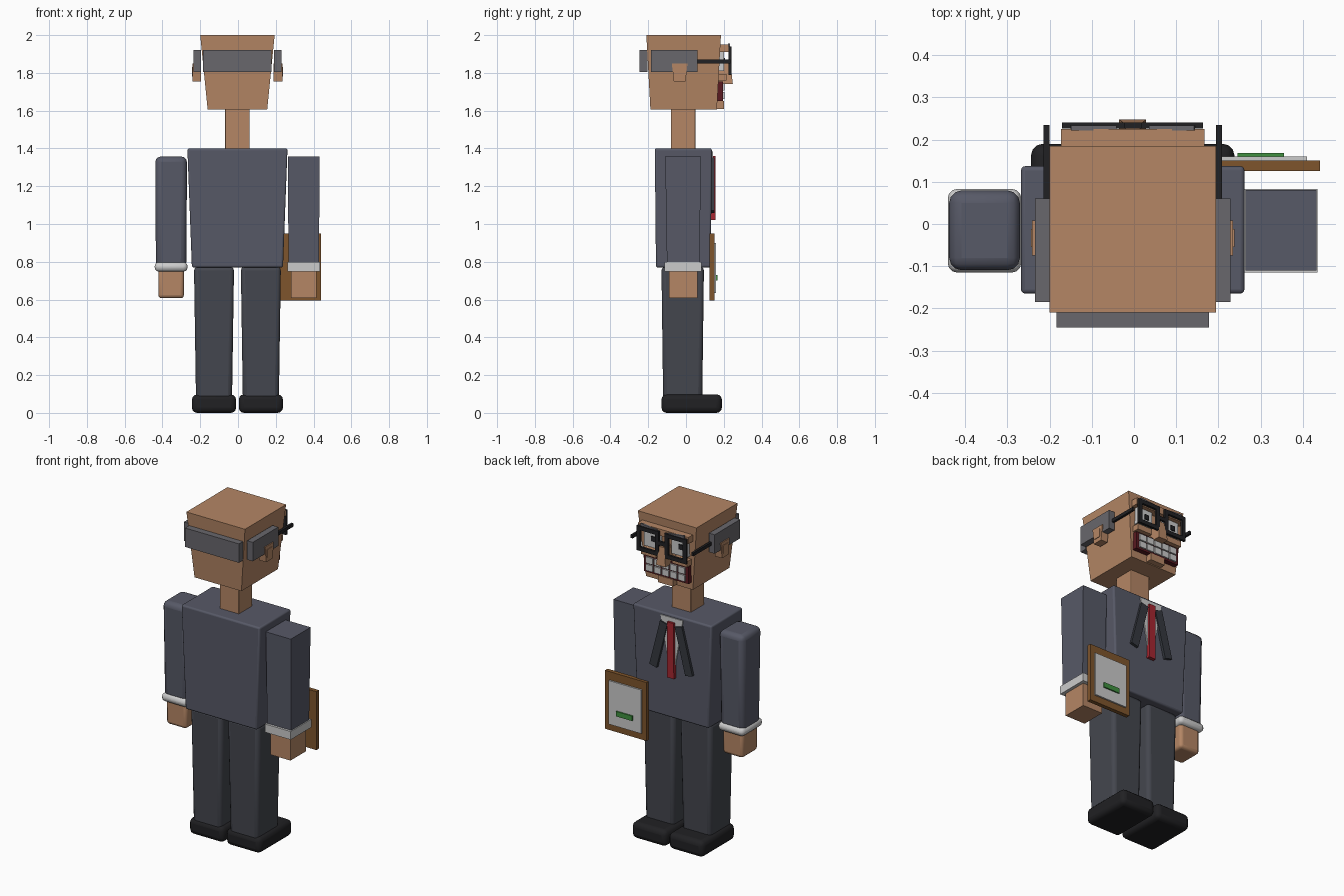
import bpy, bmesh, math
from mathutils import Matrix, Vector

if "Cube" in bpy.data.objects:
    bpy.data.objects.remove(bpy.data.objects["Cube"])


def material(name, rgb):
    m = bpy.data.materials.new(name)
    m.diffuse_color = (*rgb, 1)
    m.use_nodes = True
    m.node_tree.nodes["Principled BSDF"].inputs["Base Color"].default_value = m.diffuse_color
    return m


SKIN = material("skin", (0.46, 0.24, 0.13))
SUIT = material("suit", (0.095, 0.10, 0.135))
TROUSER = material("trouser", (0.058, 0.062, 0.077))
LAPEL = material("lapel", (0.035, 0.04, 0.05))
BLACK = material("black", (0.015, 0.015, 0.017))
HAIR = material("hair", (0.14, 0.135, 0.15))
WHITE = material("white", (0.75, 0.75, 0.72))
RED = material("red", (0.38, 0.02, 0.03))
MAROON = material("maroon", (0.10, 0.01, 0.015))
WOOD = material("wood", (0.21, 0.09, 0.025))
GREEN = material("green", (0.05, 0.28, 0.05))


def finish(name, bm, mat, bevel=0):
    bmesh.ops.recalc_face_normals(bm, faces=bm.faces)
    me = bpy.data.meshes.new(name)
    bm.to_mesh(me)
    bm.free()
    me.materials.append(mat)
    ob = bpy.data.objects.new(name, me)
    bpy.context.collection.objects.link(ob)
    if bevel:
        b = ob.modifiers.new("bevel", "BEVEL")
        b.width, b.segments = bevel, 3
        bpy.context.view_layer.objects.active = ob
        ob.select_set(True)
        bpy.ops.object.shade_smooth_by_angle(angle=math.radians(40))
        ob.select_set(False)
    return ob


def box(name, xr, yr, zr, mat, bevel=0, low=(1, 1), high=(1, 1), tilt=0):
    """Box from ranges; low/high scale its bottom/top end, tilt turns it about y."""
    lo = Vector((xr[0], yr[0], zr[0]))
    hi = Vector((xr[1], yr[1], zr[1]))
    size, mid = hi - lo, (hi + lo) / 2
    bm = bmesh.new()
    bmesh.ops.create_cube(bm, size=1)
    for v in bm.verts:
        s = low if v.co.z < 0 else high
        v.co = Vector((v.co.x * size.x * s[0], v.co.y * size.y * s[1], v.co.z * size.z))
    bm.transform(Matrix.Translation(mid) @ Matrix.Rotation(tilt, 4, "Y"))
    return finish(name, bm, mat, bevel)


def around(cx, half):
    return (cx - half, cx + half)


C = -0.003  # body centre line

# Head, neck and torso
box("head", around(C, 0.197), (-0.21, 0.185), (1.605, 2.0), SKIN, low=(0.8, 0.89))
box("neck", around(C, 0.065), (-0.08, 0.05), (1.39, 1.62), SKIN, 0.004)
box("torso", around(C, 0.265), (-0.165, 0.137), (0.77, 1.4), SUIT, 0.01, low=(0.91, 0.96))

# Legs and shoes
for side, s in (("left", -1), ("right", 1)):
    cx = C + s * 0.124
    box(side + "_leg", around(cx, 0.106), (-0.13, 0.095), (0.07, 0.775), TROUSER, 0.022, low=(0.9, 0.92))
    box(side + "_shoe", around(cx, 0.117), (-0.13, 0.19), (0, 0.098), BLACK, 0.028)

# Arms, cuffs and hands: the left ones are rounded, the right ones sharp
for side, s, r in (("left", -1, 1), ("right", 1, 0)):
    cx = C + s * 0.351
    box(side + "_arm", around(cx, 0.084), (-0.11, 0.08), (0.77, 1.357), SUIT, 0.03 * r, low=(0.96, 0.9))
    box(side + "_cuff", around(cx, 0.087), (-0.115, 0.083), (0.748, 0.798), WHITE, 0.022 * r)
    box(side + "_hand", around(cx, 0.068), (-0.09, 0.06), (0.607, 0.77), SKIN, 0.018 * r)

# Hair bands and ears
box("back_hair", around(C, 0.181), (-0.245, -0.205), (1.805, 1.92), HAIR)
for side, s in (("left", -1), ("right", 1)):
    box(side + "_hair", around(C + s * 0.213, 0.019), (-0.185, 0.06), (1.805, 1.92), HAIR)
    box(side + "_ear", around(C + s * 0.215, 0.023), (-0.075, 0.008), (1.755, 1.85), SKIN, low=(1, 0.75))
    box(side + "_inner_ear", around(C + s * 0.238, 0.003), (-0.055, -0.012), (1.78, 1.83), SKIN)

# Brow ridge, cheeks, nose and chin
box("brow_ridge", around(C, 0.17), (0.17, 0.225), (1.91, 1.95), SKIN)
box("nose", around(C, 0.032), (0.165, 0.248), (1.74, 1.85), SKIN, high=(0.55, 0.7))
box("chin", around(C, 0.05), (0.15, 0.2), (1.61, 1.652), SKIN)

# Eyes, eyebrows and glasses
for side, s in (("left", -1), ("right", 1)):
    cx = C + s * 0.093
    box(side + "_cheek", around(C + s * 0.105, 0.05), (0.16, 0.215), (1.76, 1.795), SKIN)
    box(side + "_eye", around(cx, 0.052), (0.165, 0.2), (1.81, 1.915), WHITE)
    box(side + "_pupil", around(cx - 0.012, 0.014), (0.19, 0.206), (1.85, 1.88), BLACK)
    box(side + "_eyebrow", around(cx, 0.054), (0.222, 0.233), (1.928, 1.95), HAIR, tilt=-s * 0.1)
    for e, d in (("inner", -1), ("outer", 1)):
        box(f"{side}_{e}_rim", around(cx + s * d * 0.062, 0.012), (0.226, 0.24), (1.79, 1.94), BLACK)
    for e, z in (("lower", 1.802), ("upper", 1.928)):
        box(f"{side}_{e}_rim", around(cx, 0.06), (0.226, 0.24), around(z, 0.012), BLACK)
    box(side + "_temple", around(C + s * 0.204, 0.007), (0.055, 0.235), (1.85, 1.87), BLACK)
box("glasses_bridge", around(C, 0.025), (0.226, 0.24), (1.86, 1.882), BLACK)

# Mouth with two rows of teeth
box("mouth", around(C, 0.15), (0.155, 0.195), (1.65, 1.755), MAROON)
for row, z in enumerate((1.681, 1.726)):
    for i in range(5):
        box(f"tooth_{row}_{i}", around(C + (i - 2) * 0.054, 0.023), (0.185, 0.204), around(z, 0.019), WHITE)

# Shirt front, collar, lapels and tie
box("shirt_front", around(C, 0.075), (0.12, 0.142), (1.1, 1.385), WHITE, low=(0.3, 1))
for side, s in (("left", -1), ("right", 1)):
    box(side + "_lapel", around(C + s * 0.085, 0.025), (0.125, 0.15), (1.06, 1.35), LAPEL, tilt=-s * 0.25)
box("tie", around(C, 0.026), (0.13, 0.155), (1.022, 1.36), RED, low=(0.9, 1), high=(0.8, 1))

# Clipboard behind the right hand
box("clipboard", (0.16, 0.44), (0.125, 0.15), (0.595, 0.95), WOOD)
box("clipboard_paper", (0.19, 0.41), (0.148, 0.16), (0.635, 0.9), WHITE)
box("clipboard_mark", (0.245, 0.355), (0.158, 0.168), (0.7, 0.73), GREEN)
